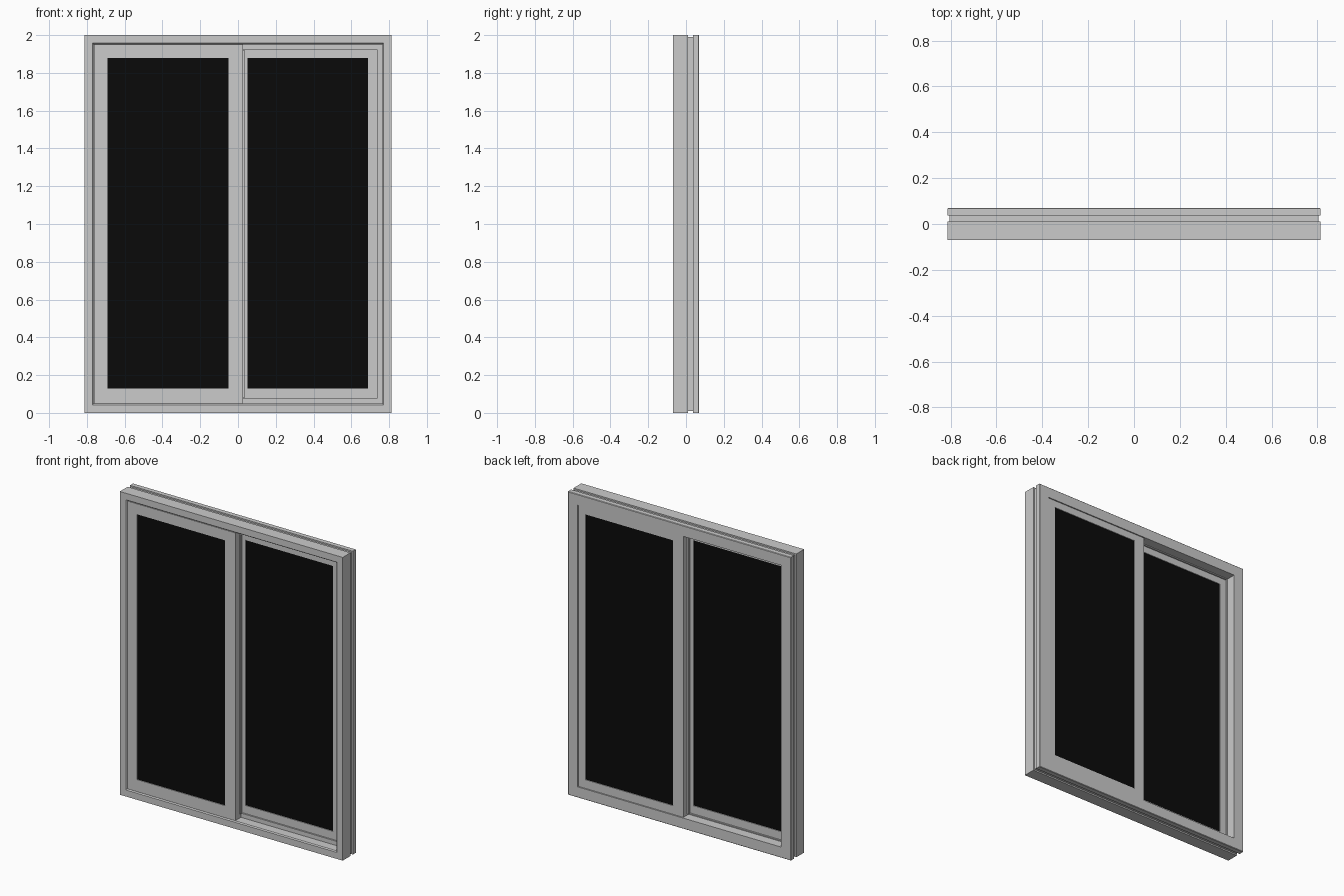
import bpy, bmesh

if "Cube" in bpy.data.objects:
    bpy.data.objects.remove(bpy.data.objects["Cube"])

glass_mat = bpy.data.materials.new("dark_glass")
glass_mat.diffuse_color = (0.003, 0.003, 0.003, 1)
glass_mat.use_nodes = True
glass_mat.node_tree.nodes["Principled BSDF"].inputs["Base Color"].default_value = glass_mat.diffuse_color


def finish(name, bm, mat=None):
    bmesh.ops.recalc_face_normals(bm, faces=bm.faces)
    mesh = bpy.data.meshes.new(name)
    bm.to_mesh(mesh)
    bm.free()
    if mat:
        mesh.materials.append(mat)
    obj = bpy.data.objects.new(name, mesh)
    bpy.context.collection.objects.link(obj)
    return obj


def ring(name, rect, profile):
    """Sweep a closed (inset, y) profile round a rectangle with mitred corners."""
    x0, x1, z0, z1 = rect
    bm = bmesh.new()
    loops = []
    for d, y in profile:
        # d is one inset, or (left, right, bottom, top) insets
        l, r, b, t = d if isinstance(d, tuple) else (d,) * 4
        corners = ((x0 + l, z0 + b), (x1 - r, z0 + b), (x1 - r, z1 - t), (x0 + l, z1 - t))
        loops.append([bm.verts.new((x, y, z)) for x, z in corners])
    for i, a in enumerate(loops):
        b = loops[(i + 1) % len(loops)]
        for j in range(4):
            k = (j + 1) % 4
            bm.faces.new((a[j], a[k], b[k], b[j]))
    return finish(name, bm)


def box(name, x0, x1, y0, y1, z0, z1, mat=None):
    bm = bmesh.new()
    bmesh.ops.create_cube(bm, size=1)
    for v in bm.verts:
        v.co = ((x0 + x1) / 2 + v.co.x * (x1 - x0),
                (y0 + y1) / 2 + v.co.y * (y1 - y0),
                (z0 + z1) / 2 + v.co.z * (z1 - z0))
    return finish(name, bm, mat)


# Outer frame: grooved outside, stepped tracks with a centre fin inside
ring("outer_frame", (-0.813, 0.813, 0, 2), [
    (0, -0.07), (0.043, -0.07), (0.049, -0.063), (0.049, -0.003),
    (0.077, -0.003), (0.077, 0.007), (0.071, 0.007), (0.071, 0.07),
    (0.003, 0.07), (0, 0.067), (0, 0.036), (0.009, 0.036),
    (0.009, 0.011), (0, 0.011)])


def sash(name, rect, glass, y0, y1):
    x0, x1, z0, z1 = rect
    gx0, gx1, gz0, gz1 = glass
    inner = (gx0 - x0, x1 - gx1, gz0 - z0, z1 - gz1)
    ring(name + "_sash", rect, [(0, y0), (inner, y0), (inner, y1), (0, y1)])
    box(name + "_glass", gx0, gx1, y0 + 0.005, y1 - 0.005, gz0, gz1, glass_mat)


# Front sash on the left, rear sash on the right
sash("front", (-0.762, 0.026, 0.051, 1.949), (-0.69, -0.05, 0.13, 1.88), -0.065, -0.005)
sash("rear", (-0.026, 0.74, 0.073, 1.927), (0.05, 0.687, 0.13, 1.88), 0.008, 0.065)

# Interlocking strips on the meeting stiles
box("front_interlock", 0.026, 0.035, -0.022, -0.006, 0.08, 1.92)
box("rear_interlock", -0.035, -0.026, 0.009, 0.025, 0.08, 1.92)
